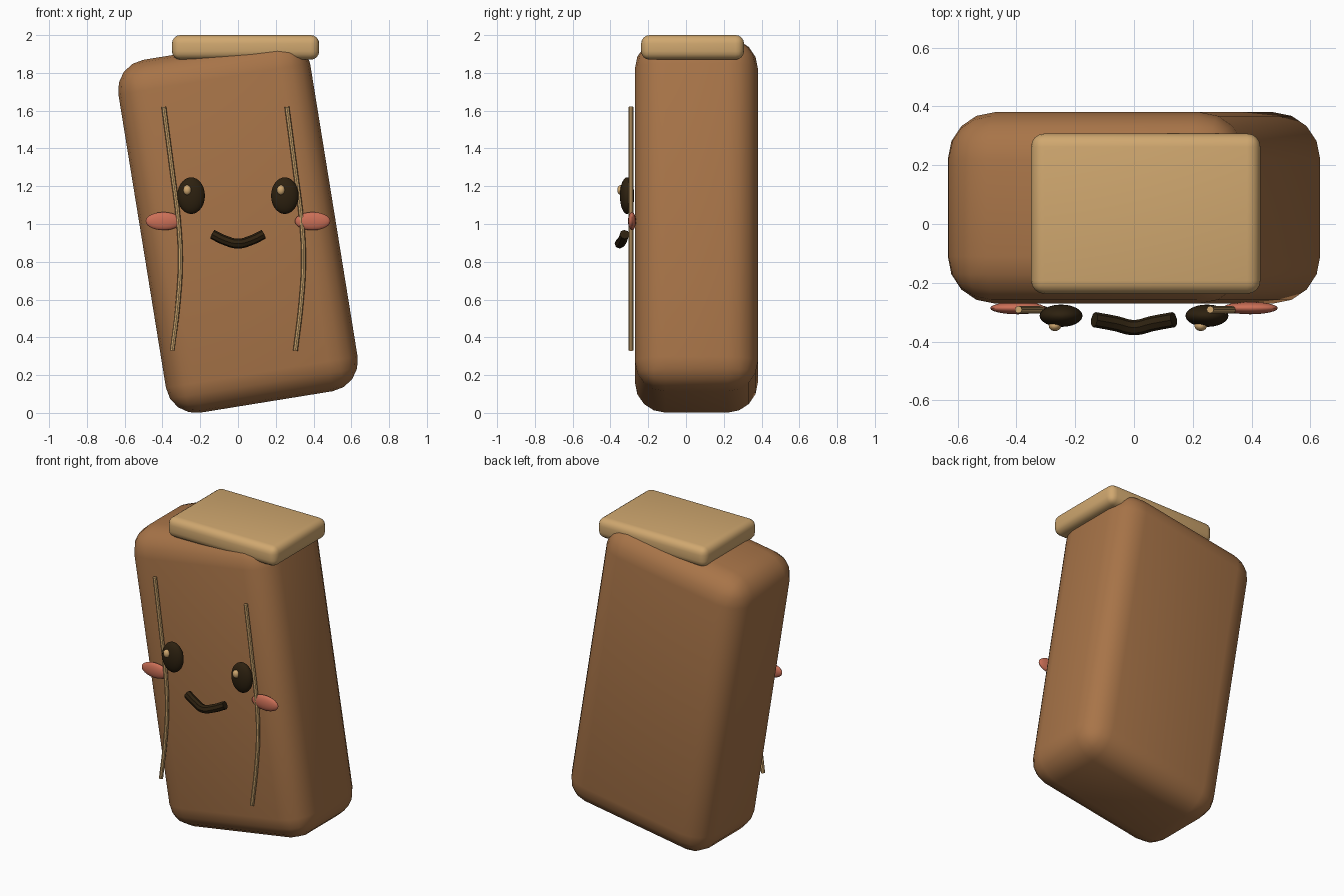
import bpy
from math import radians
from mathutils import Vector

cube = bpy.data.objects.get("Cube")
if cube:
    bpy.data.objects.remove(cube, do_unlink=True)


def material(name, rgb):
    m = bpy.data.materials.new(name)
    m.use_nodes = True
    m.diffuse_color = (*rgb, 1)
    m.node_tree.nodes["Principled BSDF"].inputs["Base Color"].default_value = (*rgb, 1)
    return m


BROWN = material("warm brown", (0.39, 0.175, 0.065))
TAN = material("light tan", (0.63, 0.39, 0.16))
DARK = material("dark brown", (0.026, 0.015, 0.005))
PINK = material("blush pink", (0.60, 0.16, 0.095))


def finish(name, mat):
    ob = bpy.context.object
    ob.name = name
    ob.data.materials.append(mat)
    bpy.ops.object.shade_smooth_by_angle(angle=radians(40))
    return ob


def rounded_box(name, mat, centre, size, radius, segments, tilt=0):
    bpy.ops.mesh.primitive_cube_add(size=1, location=centre)
    ob = bpy.context.object
    ob.scale = size
    bpy.ops.object.transform_apply(location=False, rotation=False, scale=True)
    bevel = ob.modifiers.new("round", "BEVEL")
    bevel.width, bevel.segments = radius, segments
    bpy.ops.object.modifier_apply(modifier="round")
    ob.rotation_euler.y = tilt
    return finish(name, mat)


def ellipsoid(name, mat, centre, radii):
    bpy.ops.mesh.primitive_uv_sphere_add(segments=24, ring_count=14, radius=1, location=centre)
    bpy.context.object.scale = radii
    bpy.ops.object.transform_apply(location=False, rotation=False, scale=True)
    return finish(name, mat)


def tube(name, mat, points, radius):
    # Smooth capped tube through a few points
    curve = bpy.data.curves.new(name, "CURVE")
    curve.dimensions = "3D"
    curve.bevel_depth, curve.bevel_resolution = radius, 2
    curve.resolution_u, curve.use_fill_caps = 8, True
    spline = curve.splines.new("BEZIER")
    spline.bezier_points.add(len(points) - 1)
    for bp, p in zip(spline.bezier_points, points):
        bp.co = Vector(p)
        bp.handle_left_type = bp.handle_right_type = "AUTO"
    ob = bpy.data.objects.new(name, curve)
    bpy.context.collection.objects.link(ob)
    bpy.ops.object.select_all(action="DESELECT")
    ob.select_set(True)
    bpy.context.view_layer.objects.active = ob
    bpy.ops.object.convert(target="MESH")
    return finish(name, mat)


# Leaning block body and the level cap on its raised corner
rounded_box("body", BROWN, (0, 0.055, 0.992), (1.028, 0.65, 1.892), 0.16, 4, radians(-9.2))
rounded_box("cap", TAN, (0.04, 0.035, 1.935), (0.78, 0.545, 0.13), 0.045, 4)

# Face and the two wavy grain lines
for side, s in (("right", -1), ("left", 1)):
    ellipsoid(side + "_eye", DARK, (s * 0.248, -0.312, 1.15), (0.073, 0.038, 0.097))
    ellipsoid(side + "_eye_glint", TAN, (s * 0.248 - 0.021, -0.346, 1.18), (0.021, 0.018, 0.026))
    ellipsoid(side + "_cheek", PINK, (s * 0.395, -0.286, 1.015), (0.094, 0.021, 0.048))
    shift = s * 0.326
    line = [(-0.067, 1.62), (-0.025, 1.3), (0.012, 1.0), (0.021, 0.8), (0.008, 0.58), (-0.022, 0.33)]
    tube(side + "_grain_line", TAN, [(x + shift, -0.291, z) for x, z in line], 0.0125)

tube("mouth", DARK, [(-0.135, -0.325, 0.945), (-0.065, -0.338, 0.912), (0, -0.352, 0.896),
                     (0.065, -0.338, 0.912), (0.135, -0.325, 0.945)], 0.026)
